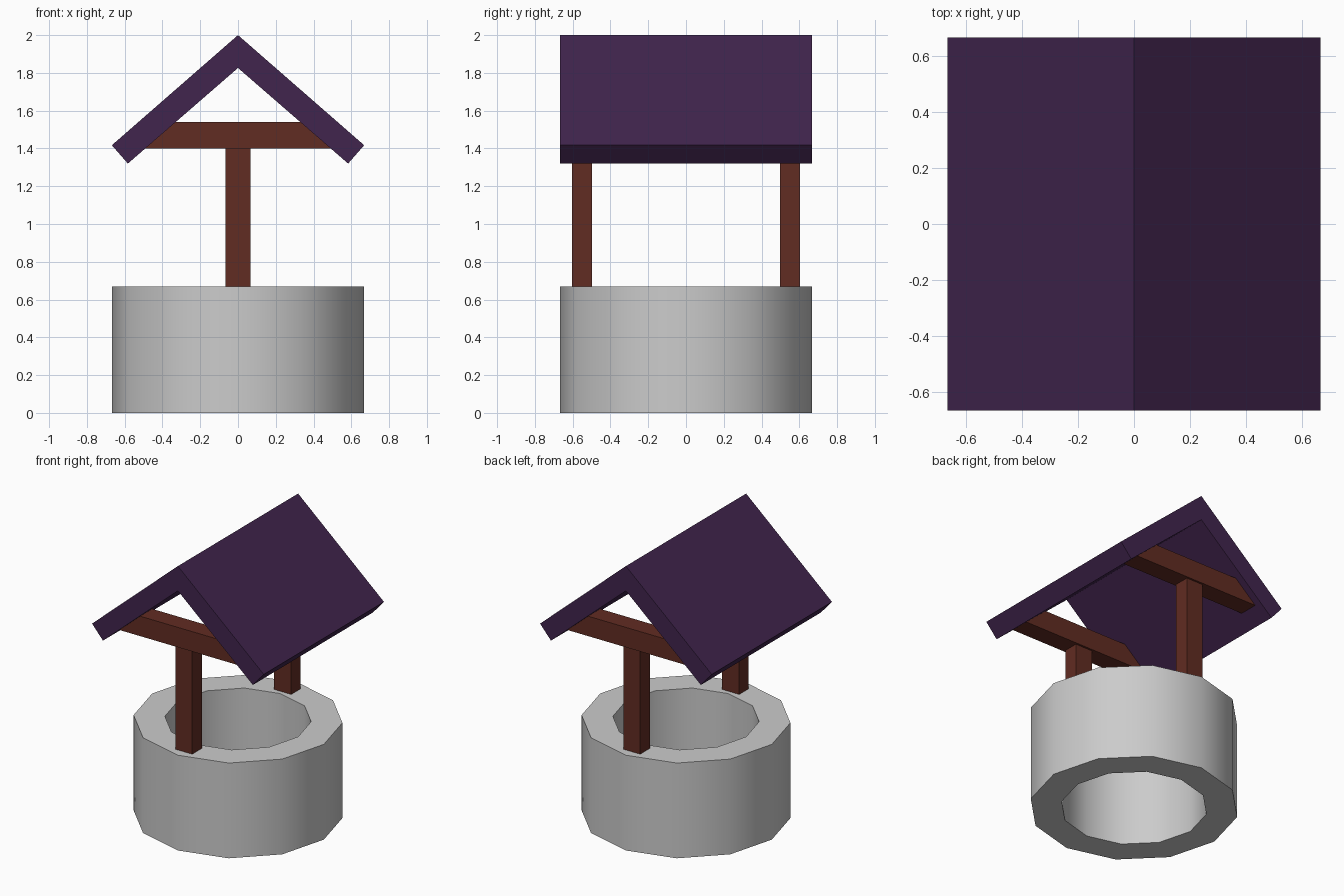
import bpy, bmesh, math

if "Cube" in bpy.data.objects:
    bpy.data.objects.remove(bpy.data.objects["Cube"])


def material(name, rgb):
    m = bpy.data.materials.new(name)
    m.diffuse_color = (*rgb, 1)
    m.use_nodes = True
    m.node_tree.nodes["Principled BSDF"].inputs["Base Color"].default_value = m.diffuse_color
    return m


def make_object(name, bm, mat=None):
    bmesh.ops.recalc_face_normals(bm, faces=bm.faces)
    mesh = bpy.data.meshes.new(name)
    bm.to_mesh(mesh)
    bm.free()
    if mat:
        mesh.materials.append(mat)
    obj = bpy.data.objects.new(name, mesh)
    bpy.context.collection.objects.link(obj)
    return obj


def box(name, x, y, z, mat):
    """Axis-aligned box from (min, max) pairs."""
    bm = bmesh.new()
    bmesh.ops.create_cube(bm, size=1)
    for v in bm.verts:
        v.co = [r[0] if c < 0 else r[1] for c, r in zip(v.co, (x, y, z))]
    return make_object(name, bm, mat)


wood = material("red_wood", (0.12, 0.025, 0.016))
purple = material("purple_roof", (0.053, 0.018, 0.075))

# Well wall: 12-sided open ring, hollow right through
SIDES = 12
R_OUT, R_IN, WALL_H = 0.668, 0.468, 0.67
bm = bmesh.new()
rings = []
for i in range(SIDES):
    a = 2 * math.pi * i / SIDES
    section = ((R_OUT, 0), (R_OUT, WALL_H), (R_IN, WALL_H), (R_IN, 0))
    rings.append([bm.verts.new((r * math.cos(a), r * math.sin(a), z)) for r, z in section])
for i in range(SIDES):
    p, q = rings[i], rings[(i + 1) % SIDES]
    for k in range(4):
        n = (k + 1) % 4
        bm.faces.new((p[k], q[k], q[n], p[n]))
wall = make_object("well_wall", bm)
bpy.ops.object.select_all(action='DESELECT')
wall.select_set(True)
bpy.context.view_layer.objects.active = wall
bpy.ops.object.shade_smooth_by_angle(angle=math.radians(40))

# Posts and the cross beams on top of them
for side, y in (("front", -0.55), ("back", 0.55)):
    box(side + "_post", (-0.066, 0.066), (y - 0.053, y + 0.053), (WALL_H, 1.4), wood)
    box(side + "_beam", (-0.5, 0.5), (y - 0.067, y + 0.067), (1.4, 1.54), wood)

# Gable roof: chevron profile extruded along y
half = [(0.668, 1.417), (0.583, 1.32)]
profile = [(0, 2.0)] + half + [(0, 1.826)] + [(-x, z) for x, z in reversed(half)]
bm = bmesh.new()
ends = [[bm.verts.new((x, y, z)) for x, z in profile] for y in (-0.668, 0.668)]
n = len(profile)
for i in range(n):
    j = (i + 1) % n
    bm.faces.new((ends[0][i], ends[0][j], ends[1][j], ends[1][i]))
for e in ends:
    bm.faces.new(e[:4])
    bm.faces.new((e[3], e[4], e[5], e[0]))
make_object("gable_roof", bm, purple)
